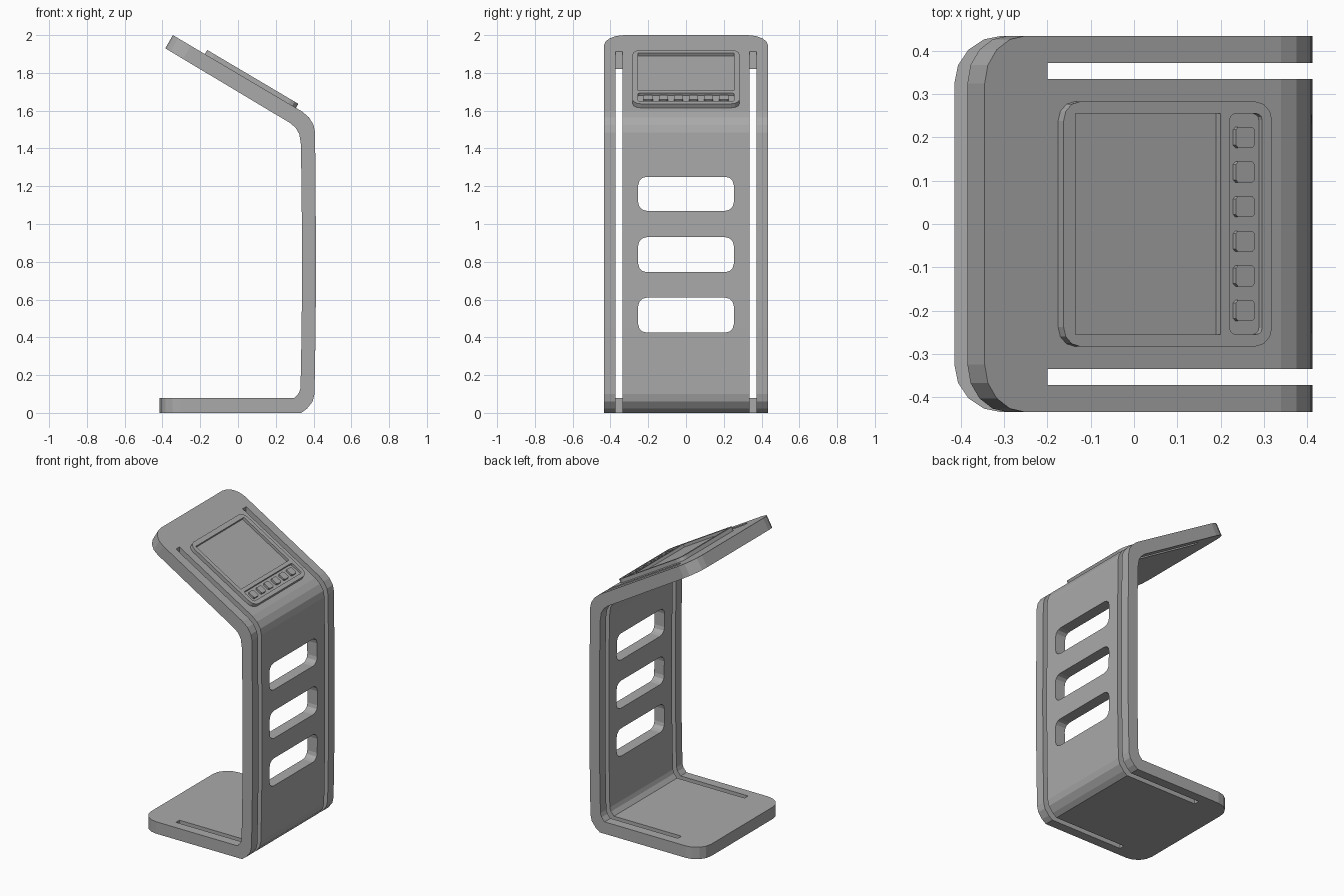
import bpy, bmesh, math
from mathutils import Matrix, Vector

if "Cube" in bpy.data.objects:
    bpy.data.objects.remove(bpy.data.objects["Cube"])

grey = bpy.data.materials.new("light grey")
grey.diffuse_color = (0.4, 0.4, 0.4, 1)
grey.use_nodes = True
grey.node_tree.nodes["Principled BSDF"].inputs["Base Color"].default_value = grey.diffuse_color


def make_object(name, bm):
    bmesh.ops.recalc_face_normals(bm, faces=bm.faces)
    mesh = bpy.data.meshes.new(name)
    bm.to_mesh(mesh)
    bm.free()
    mesh.materials.append(grey)
    obj = bpy.data.objects.new(name, mesh)
    bpy.context.collection.objects.link(obj)
    return obj


def block(name, lo, hi, radius=0, axis=2, segs=3, matrix=None):
    """Box between two corners, with the edges along one axis rounded."""
    bm = bmesh.new()
    bmesh.ops.create_cube(bm, size=1)
    lo, hi = Vector(lo), Vector(hi)
    for v in bm.verts:
        v.co = Vector([(lo[i] + hi[i]) / 2 + v.co[i] * (hi[i] - lo[i]) for i in range(3)])
    if radius:
        edges = [e for e in bm.edges
                 if abs(e.verts[0].co[axis] - e.verts[1].co[axis]) > 1e-5]
        bmesh.ops.bevel(bm, geom=edges, offset=radius, segments=segs,
                        profile=0.5, affect='EDGES')
    if matrix:
        bm.transform(matrix)
    return make_object(name, bm)


def cut(obj, cutters):
    """Subtract the cutters, bake the result and remove the cutters."""
    for c in cutters:
        c.hide_render = True
        m = obj.modifiers.new("cut", 'BOOLEAN')
        m.operation = 'DIFFERENCE'
        m.solver = 'EXACT'
        m.object = c
    bpy.context.view_layer.update()
    dg = bpy.context.evaluated_depsgraph_get()
    mesh = bpy.data.meshes.new_from_object(obj.evaluated_get(dg))
    obj.modifiers.clear()
    obj.data = mesh
    for c in cutters:
        bpy.data.objects.remove(c)


# stand: bent-plate side profile, outer line up then inner line down
W = 0.435
profile = [(-0.415, 0), (0.335, 0), (0.365, 0.022), (0.395, 0.06), (0.405, 0.10),
           (0.411, 0.45), (0.413, 0.8), (0.411, 1.15), (0.408, 1.485), (0.40, 1.525),
           (0.375, 1.565), (0.34, 1.595), (-0.345, 2.0),
           (-0.385, 1.93), (0.275, 1.535), (0.305, 1.51), (0.325, 1.475), (0.333, 1.42),
           (0.337, 1.15), (0.339, 0.8), (0.337, 0.45), (0.331, 0.13),
           (0.322, 0.105), (0.30, 0.08), (-0.415, 0.08)]
bm = bmesh.new()
face = bm.faces.new([bm.verts.new((x, -W, z)) for x, z in profile])
ext = bmesh.ops.extrude_face_region(bm, geom=[face])
bmesh.ops.translate(bm, vec=(0, 2 * W, 0),
                    verts=[g for g in ext["geom"] if isinstance(g, bmesh.types.BMVert)])
# round the free corners of foot and head
tips = [e for e in bm.edges
        if abs(e.verts[0].co.y - e.verts[1].co.y) < 1e-5
        and max(v.co.x for v in e.verts) < -0.3]
bmesh.ops.bevel(bm, geom=tips, offset=0.11, segments=4, profile=0.5, affect='EDGES')
stand = make_object("stand", bm)

# long side slots and three column windows
cutters = [block("slot_cutter", (-0.2, min(s * 0.335, s * 0.372), -1),
                 (1, max(s * 0.335, s * 0.372), 3)) for s in (-1, 1)]
for z0, z1 in ((0.425, 0.61), (0.745, 0.93), (1.07, 1.25)):
    cutters.append(block("window_cutter", (0.2, -0.253, z0), (0.6, 0.253, z1), 0.045, axis=0))
cut(stand, cutters)

# frame of the sloping head: u down the slope, v along y, w outward
u = Vector((0.685, 0, -0.405)).normalized()
v = Vector((0, 1, 0))
w = u.cross(v)
head = Matrix((u, v, w)).transposed().to_4x4()
head.translation = (-0.345, 0, 2.0)

# display housing with screen and keypad recesses
housing = block("display_housing", (0.197, -0.283, -0.002), (0.757, 0.283, 0.025),
                0.045, matrix=head)
cut(housing, [
    block("screen_cutter", (0.229, -0.255, 0.006), (0.618, 0.255, 0.1), matrix=head),
    block("keypad_cutter", (0.643, -0.255, 0.01), (0.73, 0.255, 0.1), 0.015, matrix=head)])

# row of six keys
for i in range(6):
    y = (i - 2.5) * 0.08
    block("key_%d" % (i + 1), (0.661, y - 0.024, 0.008), (0.711, y + 0.024, 0.023),
          0.006, segs=1, matrix=head)
